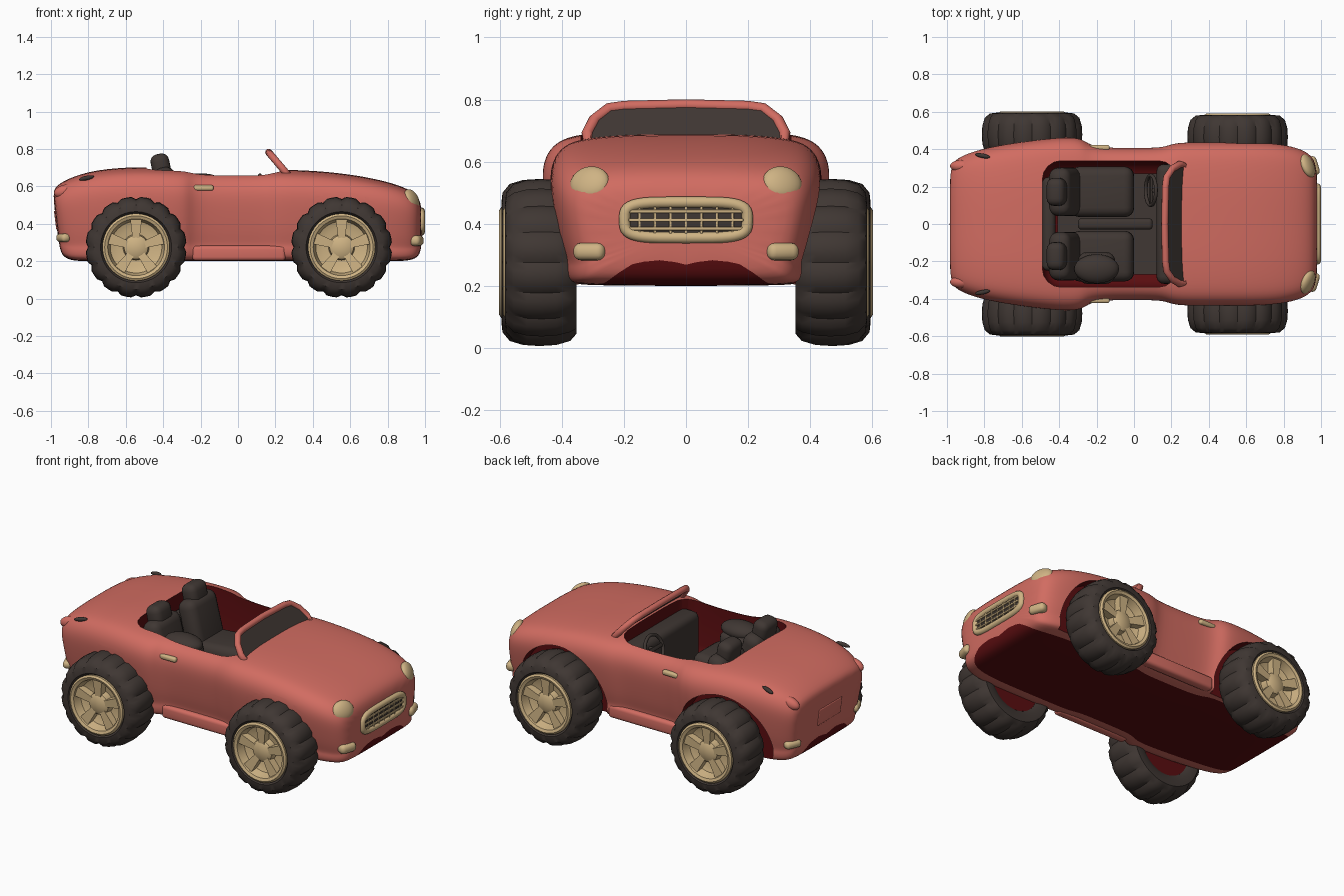
import bpy, bmesh, math
from mathutils import Matrix, Vector, Euler

if "Cube" in bpy.data.objects:
    bpy.data.objects.remove(bpy.data.objects["Cube"], do_unlink=True)


def material(name, r, g, b):
    m = bpy.data.materials.new(name)
    m.use_nodes = True
    m.diffuse_color = (r, g, b, 1)
    for node in m.node_tree.nodes:
        if node.type == 'BSDF_PRINCIPLED':
            node.inputs["Base Color"].default_value = (r, g, b, 1)
    return m


RED = material("coral red", 0.64, 0.15, 0.12)
DEEP = material("deep red", 0.10, 0.004, 0.005)
DARK = material("charcoal", 0.05, 0.038, 0.033)
TAN = material("cream tan", 0.62, 0.45, 0.23)
made = []


def add(name, bm, *mats):
    bmesh.ops.recalc_face_normals(bm, faces=bm.faces)
    me = bpy.data.meshes.new(name)
    bm.to_mesh(me)
    bm.free()
    for m in mats:
        me.materials.append(m)
    ob = bpy.data.objects.new(name, me)
    bpy.context.collection.objects.link(ob)
    made.append(ob)
    return ob


def bake(ob):
    """Replace an object's data with its evaluated mesh."""
    dg = bpy.context.evaluated_depsgraph_get()
    me = bpy.data.meshes.new_from_object(ob.evaluated_get(dg))
    new = bpy.data.objects.new(ob.name, me)
    name = ob.name
    if ob in made:
        made.remove(ob)
    bpy.data.objects.remove(ob, do_unlink=True)
    new.name = name
    bpy.context.collection.objects.link(new)
    made.append(new)
    return new


def place(bm, loc, rot, scale=(1, 1, 1)):
    bm.transform(Matrix.LocRotScale(Vector(loc), Euler(rot), Vector(scale)))


def rbox(name, size, loc, mat, bevel=0.02, rot=(0, 0, 0)):
    bm = bmesh.new()
    bmesh.ops.create_cube(bm, size=1)
    bm.transform(Matrix.Diagonal((*size, 1)))
    if bevel:
        bmesh.ops.bevel(bm, geom=bm.edges[:], offset=bevel, segments=4,
                        profile=0.5, affect='EDGES', clamp_overlap=True)
    place(bm, loc, rot)
    return add(name, bm, mat)


def ellipsoid(name, radii, loc, mat, rot=(0, 0, 0)):
    bm = bmesh.new()
    bmesh.ops.create_uvsphere(bm, u_segments=24, v_segments=14, radius=1)
    place(bm, loc, rot, radii)
    return add(name, bm, mat)


def tube(name, points, radius, mat):
    cu = bpy.data.curves.new(name, 'CURVE')
    cu.dimensions = '3D'
    cu.bevel_depth = radius
    cu.bevel_resolution = 3
    sp = cu.splines.new('POLY')
    sp.points.add(len(points) - 1)
    for p, co in zip(sp.points, points):
        p.co = (*co, 1)
    sp.use_cyclic_u = True
    cu.materials.append(mat)
    ob = bpy.data.objects.new(name, cu)
    bpy.context.collection.objects.link(ob)
    return bake(ob)


def lathe(bm, profile, n, groove=0):
    """Revolve (radius, offset) points about y, with optional tread notches."""
    rings = []
    for i in range(n):
        a = math.tau * i / n
        ring = []
        for r, y in profile:
            if groove and i % 4 == 0 and r > 0.25:
                r -= groove
            ring.append(bm.verts.new((r * math.cos(a), y, r * math.sin(a))))
        rings.append(ring)
    for i in range(n):
        a, b = rings[i], rings[(i + 1) % n]
        for j in range(len(profile) - 1):
            bm.faces.new((a[j], a[j + 1], b[j + 1], b[j]))
    bmesh.ops.remove_doubles(bm, verts=bm.verts[:], dist=1e-5)


# Body shell lofted along x: (x, half width, bottom, top)
stations = [(-.975, .29, .26, .56), (-.955, .345, .22, .605), (-.88, .385, .2, .655),
            (-.75, .42, .2, .69), (-.55, .45, .2, .705), (-.36, .47, .2, .7),
            (-.27, .46, .2, .695), (-.225, .41, .2, .685), (0, .41, .2, .68),
            (.17, .41, .2, .685), (.205, .44, .2, .69), (.4, .44, .2, .685),
            (.6, .44, .2, .665), (.76, .435, .2, .635), (.88, .41, .2, .6),
            (.955, .37, .21, .56), (.985, .29, .26, .5)]
half = [(.8, 0), (.89, .04), (.9, .14), (.89, .18), (.93, .3), (.97, .5), (1, .7),
        (.98, .83), (.9, .93), (.75, .975), (.4, 1)]
section = [(0, 0)] + half + [(0, 1)] + [(-y, z) for y, z in reversed(half)]
bm = bmesh.new()
rings = []
for x, w, lo, hi in stations:
    ring = []
    for fy, fz in section:
        z = lo + (hi - lo) * fz
        lean = .12 * (z - .42) if x < -.9 else 0
        ring.append(bm.verts.new((x - lean, fy * w, z)))
    rings.append(ring)
count = len(section)
for a, b in zip(rings, rings[1:]):
    for j in range(count):
        k = (j + 1) % count
        f = bm.faces.new((a[j], a[k], b[k], b[j]))
        f.material_index = 1 if j in (0, count - 1) else 0
bm.faces.new(rings[0])
bm.faces.new(rings[-1])
body = add("body_shell", bm, RED, DEEP)
sub = body.modifiers.new("smooth", 'SUBSURF')
sub.levels = sub.render_levels = 2

# Cutters for the cockpit and wheel wells, lined in deep red
WHEELS = [("rear", -.545, .36), ("front", .554, .348)]
cutters = [rbox("cockpit_cutter", (.72, .676, .8), (-.13, 0, .7), RED, .1)]
for _, x, _ in WHEELS:
    for s in (-1, 1):
        bm = bmesh.new()
        lathe(bm, [(0, .346), (.293, .346), (.293, .75), (0, .75)], 48)
        place(bm, (x, 0, .278), (0, 0, 0), (1, s, 1))
        cutters.append(add("well_cutter", bm, RED))
for c in cutters:
    c.hide_render = True
    c.data.materials.append(DEEP)
    for p in c.data.polygons:
        p.material_index = 1
    cut = body.modifiers.new("cut", 'BOOLEAN')
    cut.operation, cut.solver, cut.object = 'DIFFERENCE', 'EXACT', c
body = bake(body)
for c in cutters:
    made.remove(c)
    bpy.data.objects.remove(c, do_unlink=True)

# Wheels
tyre = [(.16, .02), (.19, .005), (.23, .005), (.254, .025), (.267, .07), (.27, .118),
        (.267, .165), (.254, .208), (.225, .231), (.19, .235), (.175, .215), (.17, .17)]
rim = [(.172, .19), (.18, .234), (.168, .242), (.152, .235), (.138, .185), (.1, .17), (0, .17)]
hub = [(.07, .17), (.064, .21), (.045, .222), (0, .226)]
for end, x, inner in WHEELS:
    for s, side in ((1, "left"), (-1, "right")):
        bm = bmesh.new()
        lathe(bm, tyre, 64, .013)
        parts = [add(f"{end}_{side}_tyre", bm, DARK)]
        bm = bmesh.new()
        lathe(bm, rim, 40)
        lathe(bm, hub, 40)
        for i in range(5):
            v = bmesh.ops.create_cube(bm, size=1)["verts"]
            for p in v:
                out = p.co.x > 0
                p.co = Vector((.148 if out else .04, .195 + p.co.y * .045 + (.008 if out else 0),
                               p.co.z * (.062 if out else .036)))
            bmesh.ops.rotate(bm, verts=v, matrix=Matrix.Rotation(math.tau * (i + .75) / 5, 3, 'Y'))
        parts.append(add(f"{end}_{side}_rim", bm, TAN))
        bm = bmesh.new()
        lathe(bm, [(.17, .03), (.16, .02), (0, .02)], 40)
        parts.append(add(f"{end}_{side}_wheel_back", bm, DEEP))
        for ob in parts:
            ob.data.transform(Matrix.LocRotScale(Vector((x, s * inner, .275)), None, Vector((1, s, 1))))
            if s < 0:
                ob.data.flip_normals()

# Paired trim, lamps and seats
for s, side in ((1, "left"), (-1, "right")):
    ellipsoid(f"{side}_headlight", (.03, .067, .058), (.928, s * .31, .53), TAN, (0, -.4, s * .4))
    rbox(f"{side}_fog_lamp", (.06, .105, .056), (.955, s * .31, .31), TAN, .024, (0, 0, s * .3))
    rbox(f"{side}_rear_lamp", (.05, .1, .045), (-.935, s * .305, .325), TAN, .02, (0, 0, -s * .4))
    ellipsoid(f"{side}_tail_light", (.06, .032, .034), (-.925, s * .31, .575), RED, (0, -.25, 0))
    ellipsoid(f"{side}_rear_vent", (.042, .012, .012), (-.81, s * .365, .645), DARK, (0, -.2, -s * .2))
    rbox(f"{side}_door_handle", (.11, .03, .03), (-.185, s * .408, .592), TAN, .012)
    rbox(f"{side}_sill", (.5, .06, .08), (.005, s * .365, .243), RED, .02)
    y = s * .172
    rbox(f"{side}_seat_back", (.12, .26, .34), (-.365, y, .535), DARK, .05, (0, -.25, 0))
    rbox(f"{side}_headrest", (.1, .15, .14), (-.412, y, .705), DARK, .04, (0, -.2, 0))
    rbox(f"{side}_seat_cushion", (.34, .27, .14), (-.17, y, .42), DARK, .05, (0, -.08, 0))
rbox("booster_base", (.2, .17, .2), (-.2, -.235, .52), DARK, .05)
ellipsoid("booster_cushion", (.12, .078, .05), (-.2, -.24, .62), DARK)
rbox("licence_panel", (.012, .22, .1), (-.972, 0, .42), RED, .005, (0, -.12, 0))

# Cabin lining
rbox("cabin_floor", (.56, .54, .02), (-.13, 0, .31), DARK, 0)
rbox("dashboard", (.13, .64, .32), (.185, 0, .46), DARK, .04)
rbox("rear_shelf", (.07, .5, .3), (-.455, 0, .47), DARK, .03)
rbox("centre_console", (.4, .06, .12), (-.1, 0, .37), DARK, .02)
tilt = Euler((0, .35, 0)).to_matrix()
centre = Vector((.09, .18, .585))
tube("steering_wheel", [centre + tilt @ Vector((0, .08 * math.cos(a), .08 * math.sin(a)))
                        for a in (math.tau * i / 28 for i in range(28))], .01, DARK)
rbox("steering_spoke", (.012, .15, .022), centre, DARK, .004, (0, .35, 0))
rbox("steering_column", (.12, .025, .025), centre + Vector((.06, 0, -.02)), DARK, .008, (0, .35, 0))

# Windscreen, a raked outline with a frame around the glass
arc = [(0, .665), (.2, .662), (.315, .66), (.318, .69), (.295, .735), (.25, .77), (.2, .777), (0, .782)]
outline = arc + [(-y, z) for y, z in arc[-2:0:-1]]
screen = [(.268 - .85 * (z - .66), y, z) for y, z in outline]
tube("windscreen_frame", screen, .019, RED)
bm = bmesh.new()
bm.faces.new([bm.verts.new(p) for p in screen])
glass = add("windscreen_glass", bm, DARK)
glass.modifiers.new("thickness", 'SOLIDIFY').thickness = .008
bake(glass)

# Grille, a rounded frame with a lattice
loop = []
for i in range(40):
    a = math.tau * i / 40
    c, n = math.cos(a), math.sin(a)
    loop.append((.98, .198 * math.copysign(abs(c) ** .45, c),
                 .412 + .057 * math.copysign(abs(n) ** .55, n)))
tube("grille_frame", loop, .019, TAN)
rbox("grille_backing", (.03, .37, .11), (.972, 0, .412), DARK, .012)
for i in range(3):
    rbox("grille_bar", (.016, .37, .011), (.986, 0, .384 + .028 * i), TAN, .003)
for i in range(7):
    rbox("grille_slat", (.012, .008, .11), (.986, (i - 3) * .05, .412), TAN, .002)

# Smooth shading with crisp edges
bpy.ops.object.select_all(action='DESELECT')
for ob in made:
    ob.select_set(True)
bpy.context.view_layer.objects.active = body
bpy.ops.object.shade_smooth_by_angle(angle=math.radians(38))
